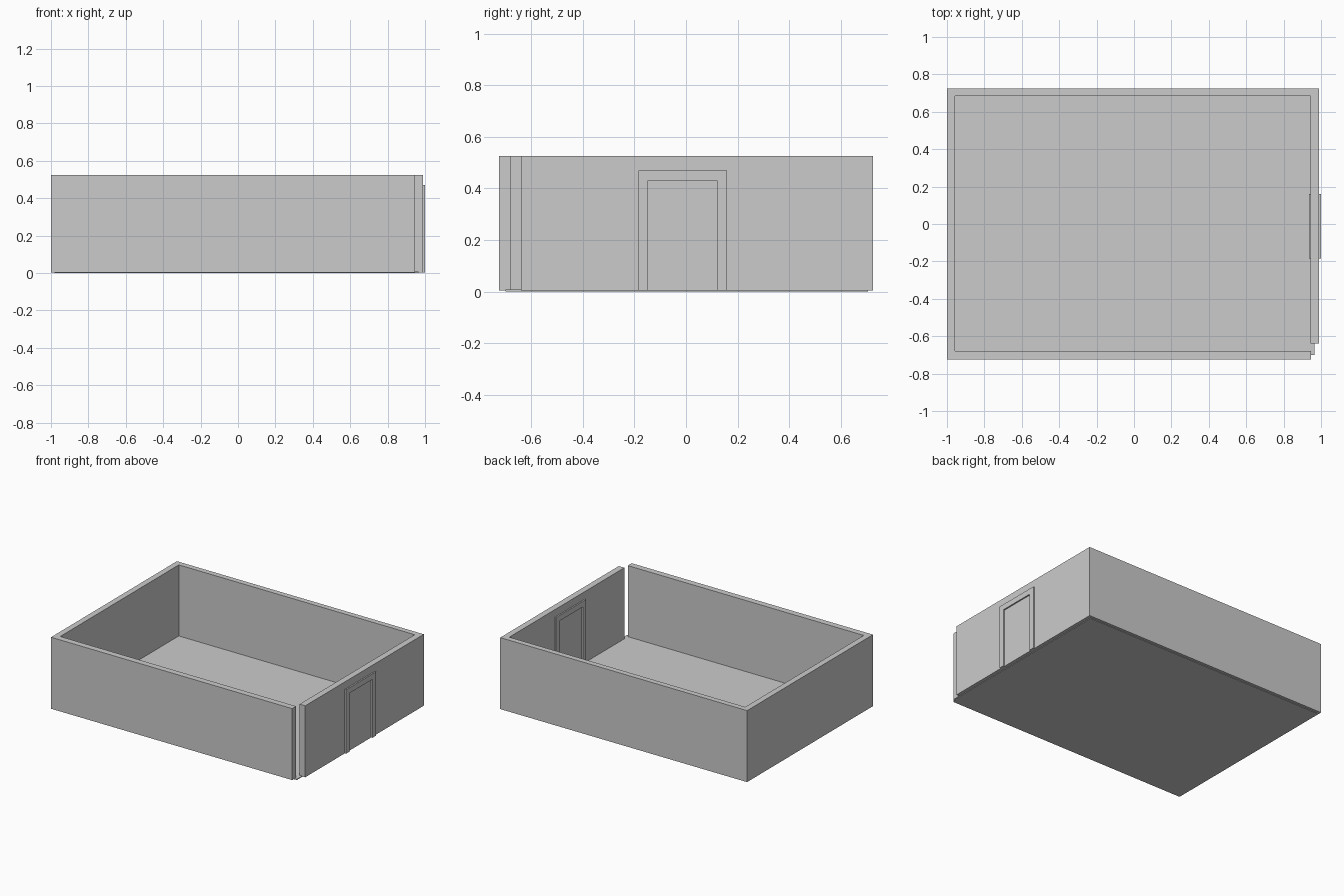
import bpy
import bmesh

default = bpy.data.objects.get("Cube")
if default:
    bpy.data.objects.remove(default, do_unlink=True)

grey = bpy.data.materials.new("light_grey")
grey.use_nodes = True
grey.diffuse_color = (0.6, 0.6, 0.6, 1)
grey.node_tree.nodes["Principled BSDF"].inputs["Base Color"].default_value = (0.6, 0.6, 0.6, 1)

BASE, TOP = 0.004, 0.525   # wall bottom and top


def prism(name, outline, low, high, axis="z"):
    """Extrude a flat outline along z (points are x, y) or x (points are y, z)."""
    bm = bmesh.new()
    if axis == "z":
        points = [(a, b, low) for a, b in outline]
        step = (0, 0, high - low)
    else:
        points = [(low, a, b) for a, b in outline]
        step = (high - low, 0, 0)
    face = bm.faces.new([bm.verts.new(p) for p in points])
    top = bmesh.ops.extrude_face_region(bm, geom=[face])["geom"]
    bmesh.ops.translate(bm, vec=step, verts=[v for v in top if isinstance(v, bmesh.types.BMVert)])
    bmesh.ops.recalc_face_normals(bm, faces=bm.faces)
    mesh = bpy.data.meshes.new(name)
    bm.to_mesh(mesh)
    bm.free()
    mesh.materials.append(grey)
    obj = bpy.data.objects.new(name, mesh)
    bpy.context.collection.objects.link(obj)
    return obj


# Thin floor slab, reaching to the middle of the walls
prism("floor", [(-0.98, -0.70), (0.965, -0.70), (0.965, 0.705), (-0.98, 0.705)], 0, 0.007)

# One continuous wall run, left open at the front right corner
prism("walls", [
    (0.945, -0.725), (0.945, -0.68), (-0.957, -0.68), (-0.957, 0.685),
    (0.945, 0.685), (0.945, -0.64), (0.99, -0.64), (0.99, 0.725),
    (-1, 0.725), (-1, -0.725)], BASE, TOP)

# Door surround, standing proud of both sides of the wall
prism("door_frame", [
    (-0.185, BASE), (-0.147, BASE), (-0.147, 0.43), (0.12, 0.43),
    (0.12, BASE), (0.16, BASE), (0.16, 0.47), (-0.185, 0.47)], 0.935, 1.0, "x")
